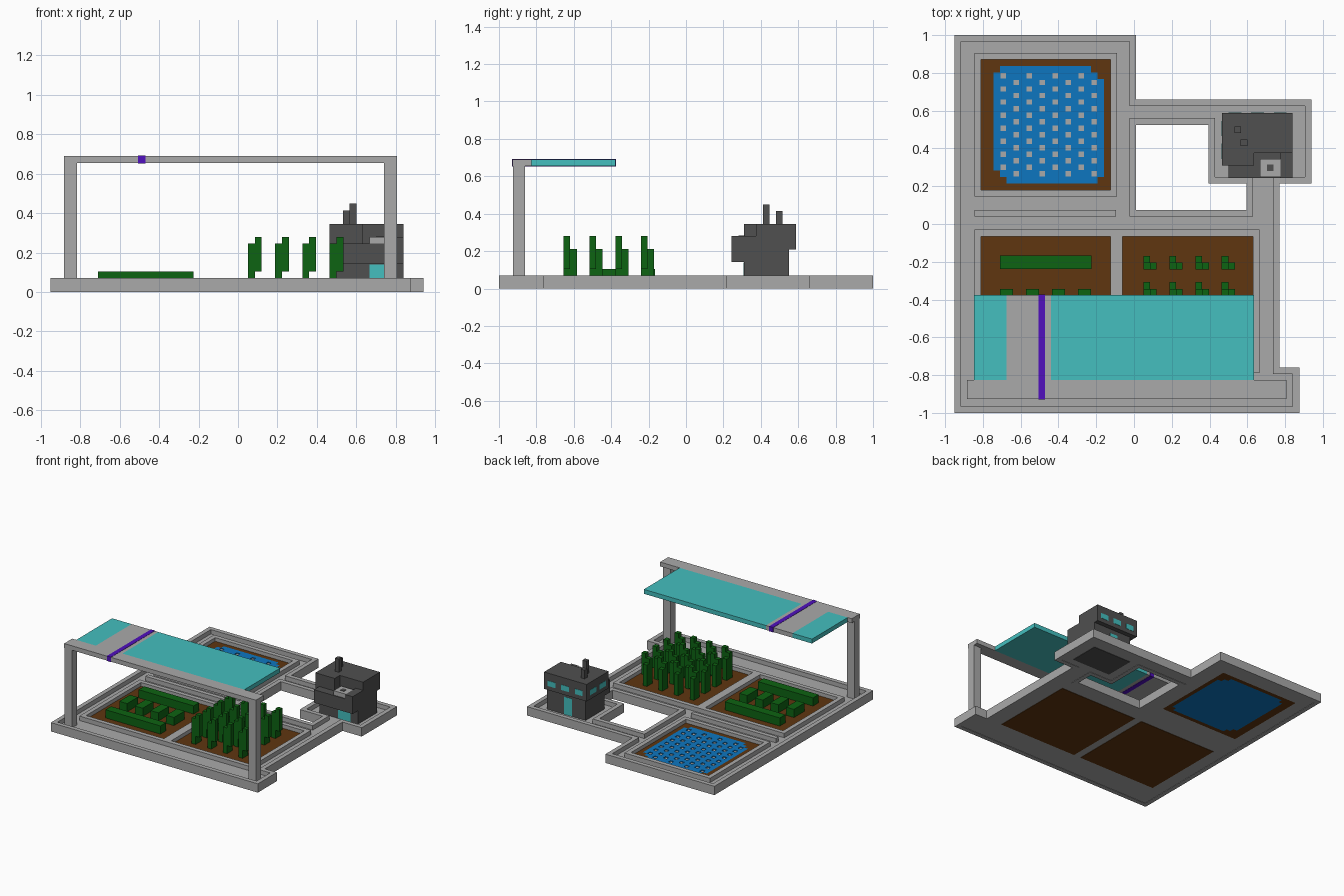
import bpy, bmesh
from mathutils import Vector

cube = bpy.data.objects.get("Cube")
if cube:
    bpy.data.objects.remove(cube, do_unlink=True)


def material(name, rgb):
    m = bpy.data.materials.new(name)
    m.use_nodes = True
    m.diffuse_color = (*rgb, 1)
    bsdf = next(n for n in m.node_tree.nodes if n.type == 'BSDF_PRINCIPLED')
    bsdf.inputs["Base Color"].default_value = (*rgb, 1)
    return m


STONE = material("light stone", (0.40, 0.40, 0.40))
DARK = material("dark grey", (0.08, 0.08, 0.08))
SOIL = material("brown soil", (0.115, 0.037, 0.005))
WATER = material("water blue", (0.004, 0.18, 0.53))
GLASS = material("cyan glass", (0.058, 0.52, 0.52))
LEAF = material("leaf green", (0.004, 0.125, 0.006))
PURPLE = material("purple", (0.08, 0.005, 0.51))


def finish(name, bm, *mats):
    me = bpy.data.meshes.new(name)
    bm.to_mesh(me)
    bm.free()
    for m in mats:
        me.materials.append(m)
    ob = bpy.data.objects.new(name, me)
    bpy.context.scene.collection.objects.link(ob)
    return ob


def blocks(name, mat, *boxes):
    """Boxes given as (x0, x1, y0, y1, z0, z1)."""
    bm = bmesh.new()
    for x0, x1, y0, y1, z0, z1 in boxes:
        vs = bmesh.ops.create_cube(bm, size=1)["verts"]
        bmesh.ops.scale(bm, vec=(x1 - x0, y1 - y0, z1 - z0), verts=vs)
        bmesh.ops.translate(bm, verts=vs, vec=((x0 + x1) / 2, (y0 + y1) / 2, (z0 + z1) / 2))
    return finish(name, bm, mat)


def rim(name, pts, width, z0=0.0, z1=0.07):
    """Mitred wall along a counter-clockwise right-angled outline; positive width goes inward."""
    pts = [Vector(p) for p in pts]
    n = len(pts)
    inner = []
    for i, p in enumerate(pts):
        a = (p - pts[i - 1]).normalized()
        b = (pts[(i + 1) % n] - p).normalized()
        inner.append(p + width * Vector((-a.y - b.y, a.x + b.x)))
    bm = bmesh.new()
    loops = [[bm.verts.new((p.x, p.y, z)) for p in ring]
             for ring, z in ((pts, z0), (pts, z1), (inner, z1), (inner, z0))]
    for k in range(4):
        for i in range(n):
            j = (i + 1) % n
            bm.faces.new((loops[k][i], loops[k][j], loops[(k + 1) % 4][j], loops[(k + 1) % 4][i]))
    bmesh.ops.recalc_face_normals(bm, faces=bm.faces)
    return finish(name, bm, STONE)


def rect(x0, x1, y0, y1):
    return [(x0, y0), (x1, y0), (x1, y1), (x0, y1)]


# Sunken paving
F0, F1 = 0.003, 0.035
blocks("paving", STONE,
       (-0.945, 0.005, -0.02, 0.995, F0, F1), (-0.945, 0.765, -0.995, 0.07, F0, F1),
       (0.0, 0.935, 0.53, 0.655, F0, F1), (0.40, 0.935, 0.22, 0.54, F0, F1),
       (0.60, 0.765, 0.06, 0.23, F0, F1), (0.75, 0.87, -0.995, -0.765, F0, F1))

# Raised rims
W = 0.035
rim("outer_rim", [(-0.95, -1), (0.875, -1), (0.875, -0.76), (0.77, -0.76), (0.77, 0.215),
                  (0.94, 0.215), (0.94, 0.66), (0.01, 0.66), (0.01, 1), (-0.95, 1)], W)
rim("courtyard_rim", [(0.01, 0.075), (0.595, 0.075), (0.595, 0.215), (0.395, 0.215),
                      (0.395, 0.525), (0.01, 0.525)], -W)
rim("pool_rim", rect(-0.845, -0.09, 0.145, 0.905), W, 0.01)
rim("garden_rim", rect(-0.845, 0.665, -0.79, -0.03), W, 0.01)
blocks("garden_divider", STONE, (-0.125, -0.06, -0.757, -0.063, 0.01, 0.07))
blocks("path_kerb", STONE, (-0.845, -0.095, 0.04, 0.075, 0.01, 0.07))

# Soil beds, reaching through the paving
blocks("garden_soil", SOIL, (-0.812, -0.124, -0.756, -0.064, 0, 0.04),
       (-0.061, 0.631, -0.756, -0.064, 0, 0.04))

# Pool: soil border, water cells, and small planted pits in a staggered pattern
N, CELL = 20, 0.0345
PX, PY = -0.814, 0.87


def cell_of(f):
    c = f.calc_center_median()
    return int((c.x - PX) / CELL), int((PY - c.y) / CELL)


def is_water(i, j):
    if not (2 <= i <= 18 and 1 <= j <= 18):
        return False
    l, r, t, b = i - 2, 18 - i, j - 1, 18 - j
    return r + t >= 2 and l + b >= 2 and l + t >= 1 and r + b >= 1


bm = bmesh.new()
for z in (0.0, 0.041):
    vs = bmesh.ops.create_grid(bm, x_segments=N, y_segments=N, size=N * CELL / 2)["verts"]
    bmesh.ops.translate(bm, verts=vs, vec=(PX + N * CELL / 2, PY - N * CELL / 2, z))
pits = []
for f in list(bm.faces):
    i, j = cell_of(f)
    f.material_index = 1 if is_water(i, j) else 0
    if f.calc_center_median().z < 0.02:
        f.normal_flip()
    elif 3 <= i <= 17 and i % 2 and 2 <= j <= 17 and (j - (i - 3) // 2) % 2 == 0:
        pits.append(f)
bmesh.ops.inset_individual(bm, faces=pits, thickness=0.004)
ext = bmesh.ops.extrude_discrete_faces(bm, faces=pits)["faces"]
for f in ext:
    f.material_index = 2
    bmesh.ops.translate(bm, verts=f.verts, vec=(0, 0, -0.033))
finish("pool_water", bm, SOIL, WATER, LEAF)

# Low hedges and bushes
blocks("hedges", LEAF, *[(-0.71, -0.225, y, y + 0.07, 0.03, 0.105) for y in (-0.237, -0.655)])
blocks("bushes", LEAF, *[(-0.71 + 0.1375 * k, -0.641 + 0.1375 * k, -0.48, -0.345, 0.03, 0.105)
                         for k in range(4)])

# Tall crop: three stalks per plant
stalks = []
for i in range(4):
    for j in range(4):
        x, y = 0.05 + 0.138 * i, -0.24 - 0.138 * j
        stalks += [(x, x + W, y, y + W, 0.03, 0.245),
                   (x + W, x + 2 * W, y, y + W, 0.105, 0.28),
                   (x, x + W, y + W, y + 2 * W, 0.03, 0.21)]
blocks("tall_crop", LEAF, *stalks)

# Canopy frame and panels
blocks("canopy_posts", STONE, *[(x, x + 0.067, -0.925, -0.862, 0.03, 0.66) for x in (-0.883, 0.74)])
blocks("canopy_beam", STONE, (-0.883, 0.807, -0.927, -0.826, 0.655, 0.69))
blocks("canopy_glass", GLASS, (-0.847, -0.675, -0.826, -0.376, 0.655, 0.69),
       (-0.44, 0.635, -0.826, -0.376, 0.655, 0.69))
blocks("canopy_plate", STONE, (-0.675, -0.44, -0.826, -0.376, 0.655, 0.69))
blocks("canopy_stripe", PURPLE, (-0.506, -0.47, -0.929, -0.374, 0.653, 0.692))

# House
blocks("house_lower_floor", DARK, (0.50, 0.84, 0.31, 0.55, 0, 0.215))
blocks("house_upper_floor", DARK, (0.465, 0.635, 0.31, 0.587, 0.21, 0.345),
       (0.635, 0.84, 0.375, 0.587, 0.21, 0.345))
blocks("balcony", DARK, (0.50, 0.84, 0.243, 0.376, 0.142, 0.245),
       (0.775, 0.84, 0.243, 0.376, 0.24, 0.28))
blocks("balcony_pad", STONE, (0.668, 0.775, 0.25, 0.345, 0.24, 0.28))
blocks("pad_marker", DARK, (0.703, 0.738, 0.28, 0.315, 0.275, 0.283))
blocks("chimneys", DARK, (0.565, 0.60, 0.413, 0.447, 0.34, 0.45),
       (0.532, 0.566, 0.482, 0.516, 0.34, 0.414))

# Windows and doors as thin plates
blocks("back_windows", GLASS, *[(x, x + 0.068, 0.584, 0.589, 0.243, 0.285)
                                for x in (0.50, 0.62, 0.74)])
blocks("side_windows", GLASS, *[(0.463, 0.468, y, y + 0.08, 0.243, 0.285) for y in (0.345, 0.465)])
blocks("back_door", GLASS, (0.62, 0.69, 0.547, 0.552, 0.035, 0.175))
blocks("front_door", GLASS, (0.668, 0.775, 0.308, 0.313, 0.035, 0.14))
